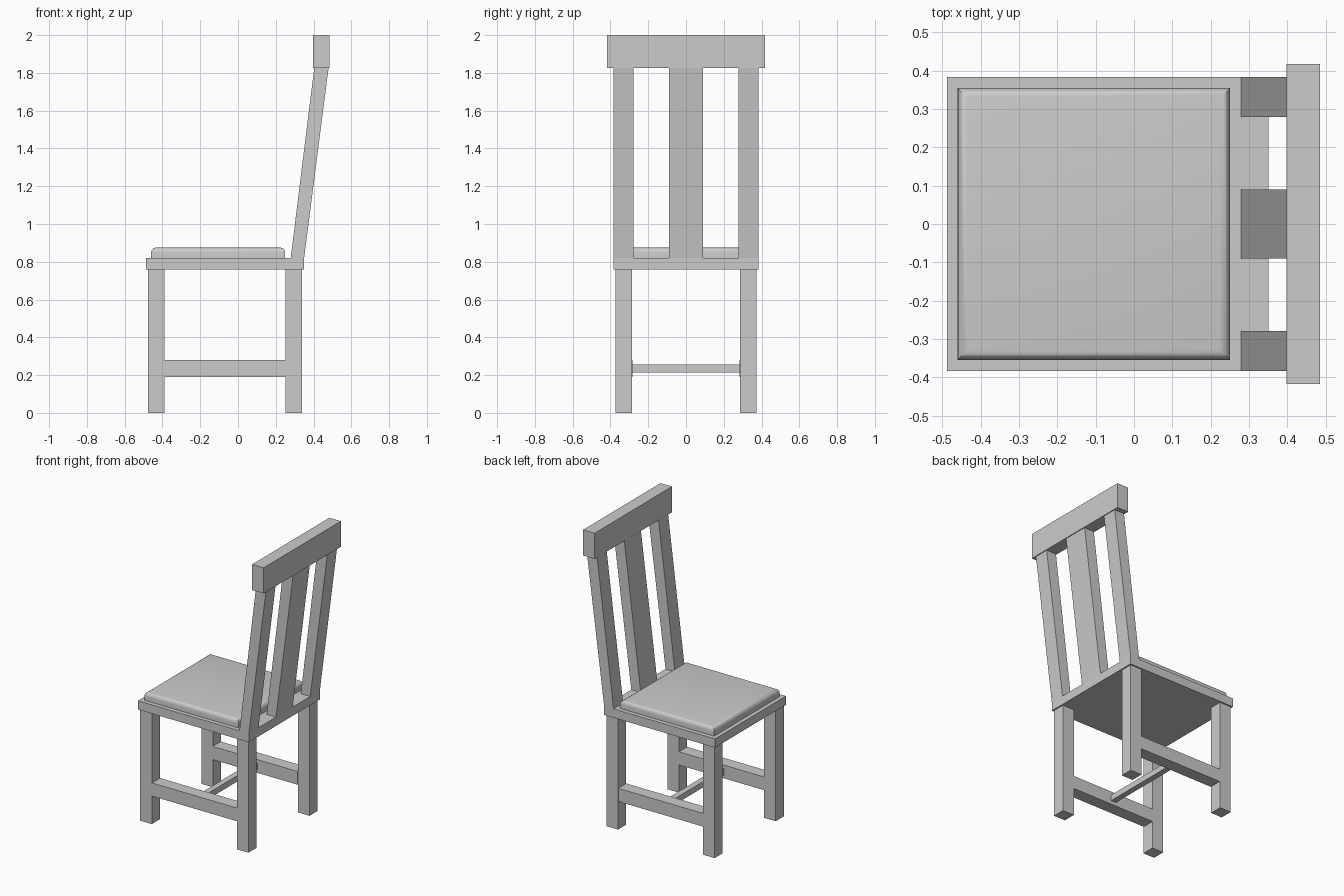
import bpy, bmesh

if "Cube" in bpy.data.objects:
    bpy.data.objects.remove(bpy.data.objects["Cube"])


def prism(name, bottom, top, z0, z1):
    """Six-sided block; bottom and top are (x0, x1, y0, y1)."""
    bm = bmesh.new()
    rings = []
    for (x0, x1, y0, y1), z in ((bottom, z0), (top, z1)):
        rings.append([bm.verts.new((x, y, z)) for x, y in
                      ((x0, y0), (x1, y0), (x1, y1), (x0, y1))])
    lo, hi = rings
    bm.faces.new(lo[::-1])
    bm.faces.new(hi)
    for i in range(4):
        j = (i + 1) % 4
        bm.faces.new((lo[i], lo[j], hi[j], hi[i]))
    mesh = bpy.data.meshes.new(name)
    bm.to_mesh(mesh)
    bm.free()
    ob = bpy.data.objects.new(name, mesh)
    bpy.context.collection.objects.link(ob)
    return ob


def box(name, x0, x1, y0, y1, z0, z1):
    return prism(name, (x0, x1, y0, y1), (x0, x1, y0, y1), z0, z1)


# Seat board
box("seat", -0.487, 0.35, -0.383, 0.383, 0.76, 0.82)

# Cushion with rounded top edges
cushion = box("cushion", -0.46, 0.25, -0.354, 0.354, 0.82, 0.875)
bm = bmesh.new()
bm.from_mesh(cushion.data)
top_edges = [e for e in bm.edges if all(v.co.z > 0.87 for v in e.verts)]
bmesh.ops.bevel(bm, geom=top_edges, offset=0.025, segments=4, profile=0.5,
                affect='EDGES')
bm.to_mesh(cushion.data)
bm.free()
bpy.context.view_layer.objects.active = cushion
cushion.select_set(True)
bpy.ops.object.shade_smooth_by_angle(angle=0.6)

# Legs, side stretchers and outer back posts, repeated on both sides
for side, s in (("right", -1), ("left", 1)):
    def span(a, b):
        return sorted((s * a, s * b))
    box(f"front_leg_{side}", -0.477, -0.39, *span(0.286, 0.373), 0, 0.76)
    box(f"back_leg_{side}", 0.252, 0.34, *span(0.286, 0.373), 0, 0.76)
    box(f"side_stretcher_{side}", -0.39, 0.252, *span(0.283, 0.37), 0.19, 0.28)
    y = span(0.279, 0.383)
    prism(f"back_post_{side}", (0.279, 0.35, *y), (0.404, 0.48, *y), 0.82, 1.83)

# Cross stretcher between the side stretchers
box("cross_stretcher", -0.09, -0.05, -0.285, 0.285, 0.215, 0.255)

# Wide middle slat and top rail
prism("middle_slat", (0.279, 0.35, -0.09, 0.09), (0.404, 0.48, -0.09, 0.09),
      0.82, 1.83)
box("top_rail", 0.398, 0.485, -0.417, 0.417, 1.825, 2.0)
